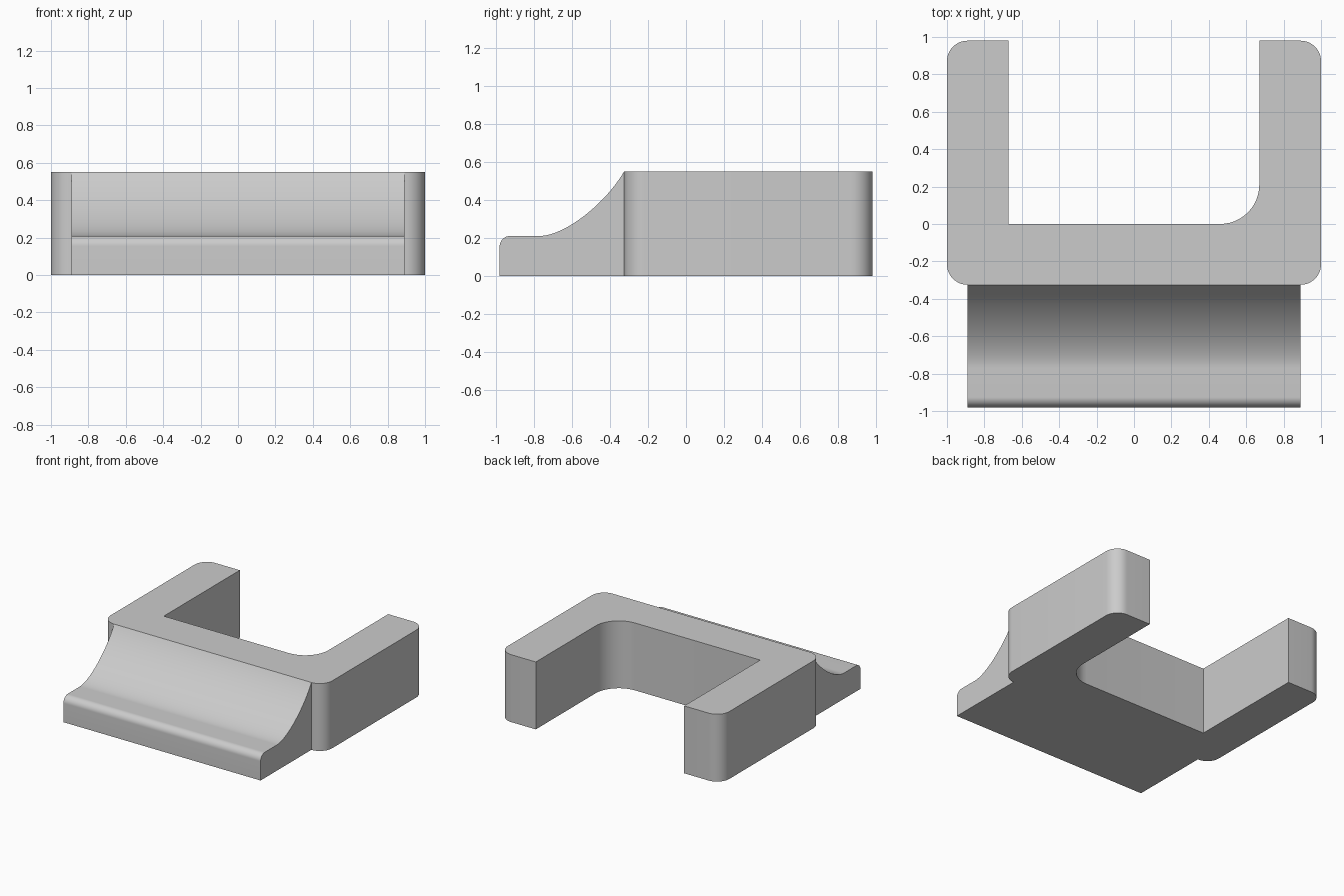
import bpy
import bmesh
import math
from mathutils import Vector
from mathutils.geometry import interpolate_bezier

if "Cube" in bpy.data.objects:
    bpy.data.objects.remove(bpy.data.objects["Cube"], do_unlink=True)

HEIGHT = 0.55
FRONT, BACK, JOIN = -0.98, 0.98, -0.325
RADIUS = 0.11

# Single plain grey
grey = bpy.data.materials.new("plain_grey")
grey.use_nodes = True
colour = (0.6, 0.6, 0.6, 1)
grey.diffuse_color = colour
grey.node_tree.nodes["Principled BSDF"].inputs["Base Color"].default_value = colour


def rounded(corners, steps=12):
    """Outline from (a, b, radius) right-angle corners, filleted by arcs."""
    points = []
    for i, (a, b, r) in enumerate(corners):
        p = Vector((a, b))
        if r == 0:
            points.append(p)
            continue
        to_prev = (Vector(corners[i - 1][:2]) - p).normalized() * r
        to_next = (Vector(corners[(i + 1) % len(corners)][:2]) - p).normalized() * r
        centre = p + to_prev + to_next
        for k in range(steps + 1):
            t = math.pi / 2 * k / steps
            points.append(centre - to_next * math.cos(t) - to_prev * math.sin(t))
    return points


def extrude(name, points, depth):
    """Solid prism from a 3D outline."""
    bm = bmesh.new()
    face = bm.faces.new([bm.verts.new(p) for p in points])
    new = bmesh.ops.extrude_face_region(bm, geom=[face])["geom"]
    bmesh.ops.translate(bm, vec=depth,
                        verts=[g for g in new if isinstance(g, bmesh.types.BMVert)])
    bmesh.ops.recalc_face_normals(bm, faces=bm.faces)
    mesh = bpy.data.meshes.new(name)
    bm.to_mesh(mesh)
    bm.free()
    mesh.materials.append(grey)
    obj = bpy.data.objects.new(name, mesh)
    bpy.context.collection.objects.link(obj)
    bpy.ops.object.select_all(action="DESELECT")
    obj.select_set(True)
    bpy.context.view_layer.objects.active = obj
    bpy.ops.object.shade_smooth_by_angle(angle=math.radians(30))
    return obj


# U-shaped body, with one filleted inner corner
inner = 0.67
body = rounded([
    (-1, JOIN, RADIUS), (1, JOIN, RADIUS), (1, BACK, RADIUS), (inner, BACK, 0),
    (inner, 0, 0.21), (-inner, 0, 0), (-inner, BACK, 0), (-1, BACK, RADIUS),
])
extrude("u_shaped_body", [(p.x, p.y, 0) for p in body], (0, 0, HEIGHT))

# Front lip with rounded nose and concave ramp up to the body
lip_top, half = 0.21, 0.89
nose = rounded([(JOIN, 0, 0), (FRONT, 0, 0), (FRONT, lip_top, 0.055), (JOIN, lip_top, 0)])[:-1]
ramp = interpolate_bezier(Vector((-0.77, lip_top, 0)), Vector((-0.645, lip_top, 0)),
                          Vector((-0.43, 0.37, 0)), Vector((JOIN, HEIGHT, 0)), 28)
extrude("front_lip", [(-half, p[0], p[1]) for p in nose + list(ramp)], (2 * half, 0, 0))
